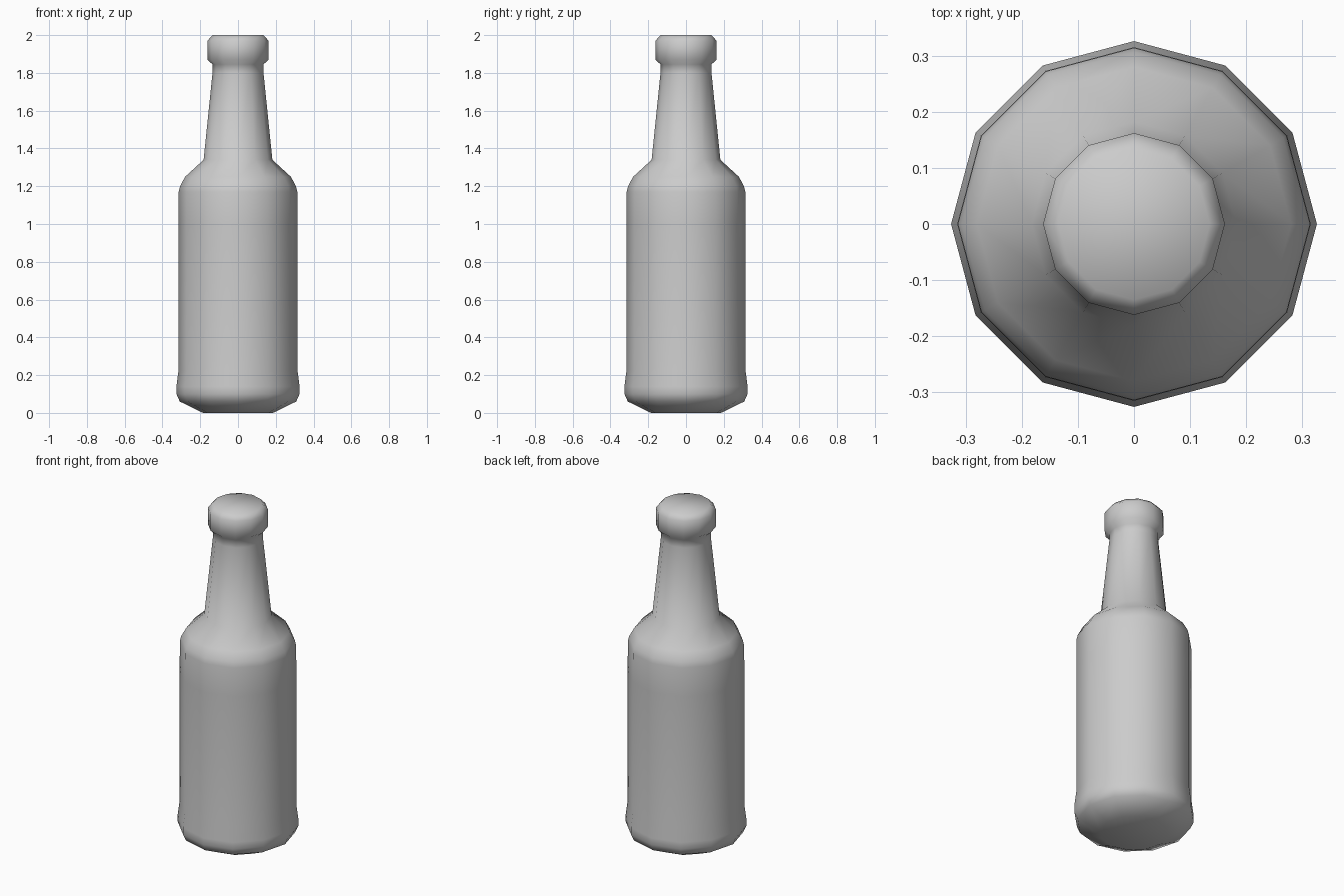
import bpy, bmesh
from math import sin, cos, pi

if "Cube" in bpy.data.objects:
    bpy.data.objects.remove(bpy.data.objects["Cube"])

SIDES = 12


def lathe(name, profile):
    """Revolve (radius, z) points about z, closing both ends."""
    bm = bmesh.new()
    rings = [[bm.verts.new((r * cos(2 * pi * i / SIDES), r * sin(2 * pi * i / SIDES), z))
              for i in range(SIDES)] for r, z in profile]
    for low, high in zip(rings, rings[1:]):
        for i in range(SIDES):
            j = (i + 1) % SIDES
            bm.faces.new((low[i], low[j], high[j], high[i]))
    bm.faces.new(rings[0][::-1])
    bm.faces.new(rings[-1])
    for f in bm.faces:
        f.smooth = True
    mesh = bpy.data.meshes.new(name)
    bm.to_mesh(mesh)
    bm.free()
    obj = bpy.data.objects.new(name, mesh)
    bpy.context.collection.objects.link(obj)
    return obj


# Whole bottle: base, body, shoulder, neck and lip in one smooth surface
lathe("bottle", [
    (0.185, 0.0), (0.308, 0.06), (0.326, 0.10), (0.326, 0.14),   # base
    (0.315, 0.225), (0.315, 1.0), (0.314, 1.17),                 # body
    (0.307, 1.20), (0.28, 1.25), (0.182, 1.34),                  # shoulder
    (0.135, 1.80), (0.135, 1.845),                               # neck
    (0.162, 1.87), (0.162, 1.97), (0.135, 2.0),                  # lip
])
